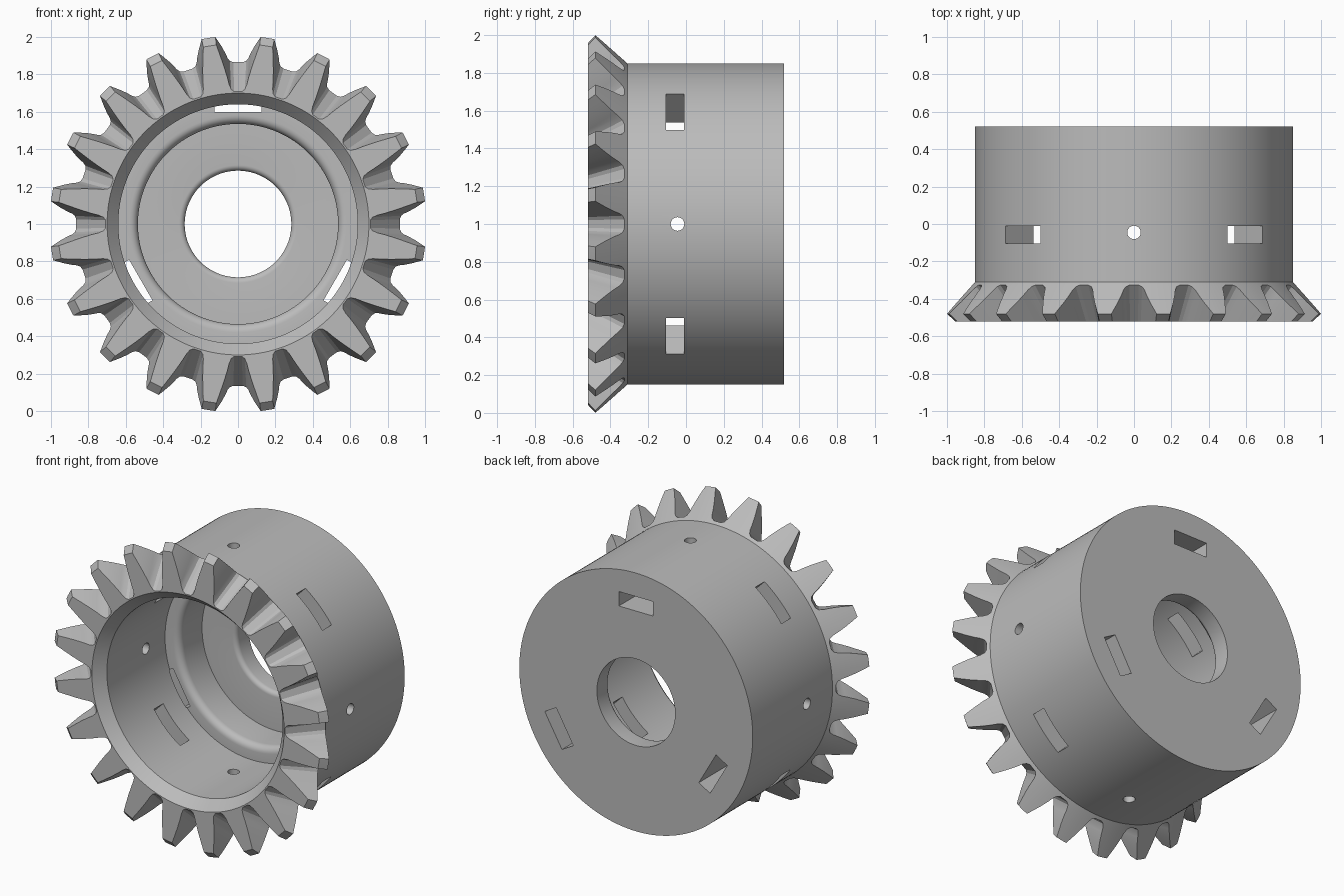
import bpy, bmesh, math

cube = bpy.data.objects.get("Cube")
if cube:
    bpy.data.objects.remove(cube, do_unlink=True)

STEPS = 180      # sides of the turned body
TEETH = 20
APEX_Y = -1.39   # where all tooth lines converge

grey = bpy.data.materials.new("plain grey")
grey.use_nodes = True
grey.diffuse_color = (0.5, 0.5, 0.5, 1)
grey.node_tree.nodes["Principled BSDF"].inputs["Base Color"].default_value = (0.5, 0.5, 0.5, 1)


def place(t, r, y, a):
    """Tangent, radius and depth at an angle round the gear axis."""
    return (r * math.cos(a) - t * math.sin(a), y, 1 + r * math.sin(a) + t * math.cos(a))


def make_object(name, bm):
    bmesh.ops.recalc_face_normals(bm, faces=bm.faces)
    mesh = bpy.data.meshes.new(name)
    bm.to_mesh(mesh)
    bm.free()
    obj = bpy.data.objects.new(name, mesh)
    bpy.context.collection.objects.link(obj)
    mesh.materials.append(grey)
    return obj


def prism(bm, start, end, angle):
    """Solid between two matching loops of (tangent, radius, depth)."""
    a = [bm.verts.new(place(*p, angle)) for p in start]
    b = [bm.verts.new(place(*p, angle)) for p in end]
    bm.faces.new(a)
    bm.faces.new(b[::-1])
    for i in range(len(a)):
        j = (i + 1) % len(a)
        bm.faces.new((a[i], b[i], b[j], a[j]))


def box(bm, half, r0, r1, y0, y1, angle):
    loops = [[(-half, r, y0), (half, r, y0), (half, r, y1), (-half, r, y1)] for r in (r0, r1)]
    prism(bm, *loops, angle)


def roundover(r, y, size):
    """Rounded edge leading from a flat shoulder into a bore of radius r."""
    angles = [math.pi / 2 * i / 6 for i in range(7)]
    return [(r + size * (1 - math.sin(a)), y + size * (1 - math.cos(a))) for a in angles]


# Turned body: drum, flared tooth rim, stepped bore
profile = [(0.285, 0.52), (0.85, 0.52), (0.85, 0.02), (0.85, -0.13), (0.85, -0.31),
           (1.007, -0.48), (0.964, -0.52), (0.70, -0.52), (0.64, -0.45),
           (0.64, -0.13), (0.64, 0.02)]
profile += [(0.64, 0.155)] + roundover(0.535, 0.155, 0.045)
profile += [(0.535, 0.39)] + roundover(0.285, 0.39, 0.03)

bm = bmesh.new()
rings = [[bm.verts.new(place(0, r, y, math.tau * k / STEPS)) for r, y in profile]
         for k in range(STEPS)]
for k in range(STEPS):
    here, there = rings[k], rings[(k + 1) % STEPS]
    for i in range(len(profile)):
        j = (i + 1) % len(profile)
        bm.faces.new((here[i], here[j], there[j], there[i]))
gear = make_object("bevel_gear_hub", bm)

# Tooth gaps: one rounded section, shrinking toward the apex
half_gap = [(0.025, 0.1), (0.044, 0.15), (0.056, 0.25), (0.066, 0.4), (0.084, 0.62),
            (0.105, 0.84), (0.121, 1.0), (0.138, 1.2)]
section = half_gap + [(-w, t) for w, t in reversed(half_gap)]


def gap_loop(s):
    return [(w * s, (0.85 + 0.15 * t) * s, APEX_Y + (-0.31 - 0.17 * t - APEX_Y) * s)
            for w, t in section]


bm = bmesh.new()
for k in range(TEETH):
    prism(bm, gap_loop(1.04), gap_loop(0.7), math.tau * k / TEETH)
gap_cutter = make_object("tooth_gap_cutter", bm)

# Openings: radial slots, radial pin holes, and slots through the back
bm = bmesh.new()
for k in range(4):
    box(bm, 0.134, 0.45, 1.0, -0.105, -0.01, math.radians(45 + 90 * k))
    circle = [math.tau * i / 32 for i in range(32)]
    loops = [[(0.036 * math.cos(c), r, -0.045 + 0.036 * math.sin(c)) for c in circle]
             for r in (0.5, 1.0)]
    prism(bm, *loops, math.radians(90 * k))
for k in range(3):
    box(bm, 0.125, 0.60, 0.695, 0.15, 0.6, math.radians(90 + 120 * k))
slot_cutter = make_object("slot_cutter", bm)

# Cut everything and keep only the finished gear
for cutter in (gap_cutter, slot_cutter):
    cutter.hide_render = True
    mod = gear.modifiers.new("cut", "BOOLEAN")
    mod.operation = "DIFFERENCE"
    mod.solver = "EXACT"
    mod.object = cutter
bpy.context.view_layer.update()
graph = bpy.context.evaluated_depsgraph_get()
finished = bpy.data.meshes.new_from_object(gear.evaluated_get(graph))
gear.modifiers.clear()
gear.data = finished
for cutter in (gap_cutter, slot_cutter):
    bpy.data.objects.remove(cutter, do_unlink=True)

bpy.ops.object.select_all(action="DESELECT")
gear.select_set(True)
bpy.context.view_layer.objects.active = gear
bpy.ops.object.shade_smooth_by_angle(angle=math.radians(30))
